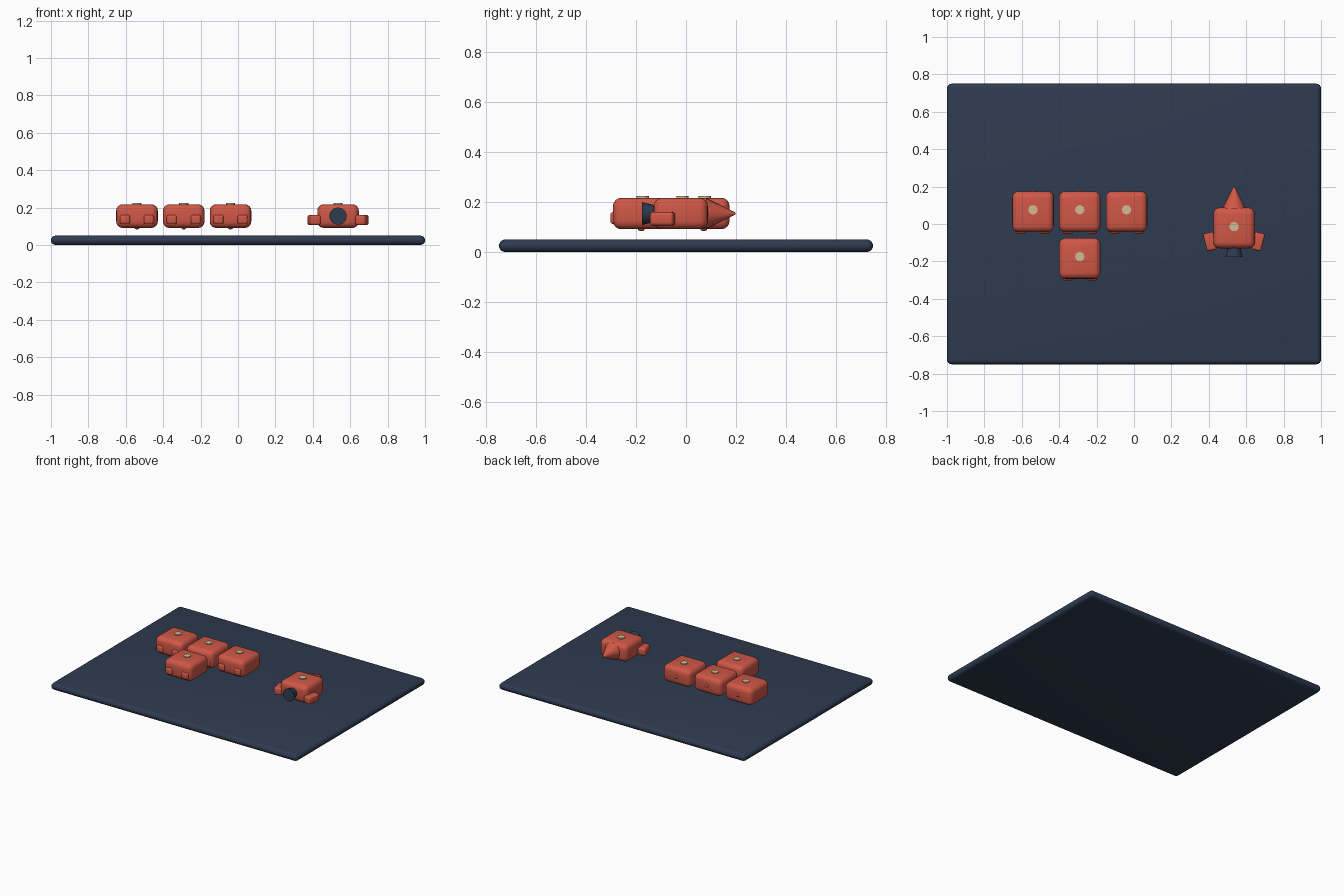
import bpy, math

if "Cube" in bpy.data.objects:
    bpy.data.objects.remove(bpy.data.objects["Cube"])


def material(name, rgb):
    m = bpy.data.materials.new(name)
    m.diffuse_color = (*rgb, 1)
    m.use_nodes = True
    m.node_tree.nodes["Principled BSDF"].inputs["Base Color"].default_value = m.diffuse_color
    return m


RED = material("coral_red", (0.63, 0.096, 0.062))
SLATE = material("slate_blue", (0.027, 0.044, 0.080))
BEIGE = material("beige", (0.62, 0.51, 0.30))


def finish(name, mat):
    o = bpy.context.object
    o.name = name
    o.data.materials.append(mat)
    bpy.ops.object.shade_smooth_by_angle(angle=math.radians(35))
    return o


def box(name, loc, size, bevel, mat, turn=0, segments=4):
    bpy.ops.mesh.primitive_cube_add(size=1, location=loc)
    o = bpy.context.object
    o.scale = size
    bpy.ops.object.transform_apply(location=False, rotation=False, scale=True)
    mod = o.modifiers.new("round", 'BEVEL')
    mod.width = bevel
    mod.segments = segments
    bpy.ops.object.modifier_apply(modifier=mod.name)
    o.rotation_euler.z = turn
    return finish(name, mat)


def cone_y(name, x, y0, y1, z, r0, r1, mat):
    # Cone whose axis runs along y, radius r0 at y0 and r1 at y1
    bpy.ops.mesh.primitive_cone_add(vertices=24, radius1=r0, radius2=r1, depth=y1 - y0,
                                    location=(x, (y0 + y1) / 2, z),
                                    rotation=(-math.pi / 2, 0, 0))
    return finish(name, mat)


def ball(name, loc, size, mat):
    bpy.ops.mesh.primitive_uv_sphere_add(segments=12, ring_count=8, radius=1, location=loc)
    bpy.context.object.scale = size
    bpy.ops.object.transform_apply(location=False, rotation=False, scale=True)
    return finish(name, mat)


MID = 0.154      # height of the body centres
SIZE = (0.222, 0.218, 0.126)


def knob(name, x, y):
    # Low round button standing just proud of the top face
    bpy.ops.mesh.primitive_cylinder_add(vertices=12, radius=0.025, depth=0.02,
                                        location=(x, y, 0.2135))
    finish(name, BEIGE)


# Board
box("board", (0, 0, 0.025), (2, 1.5, 0.05), 0.0245, SLATE)

# Four rounded tiles, each with two feet, a rear peg, a bottom peg and a top button
for i, (x, y) in enumerate([(-0.54, 0.066), (-0.29, 0.066), (-0.04, 0.066), (-0.29, -0.184)]):
    box(f"tile_{i}", (x, y, MID), SIZE, 0.034, RED)
    for s in (-1, 1):
        box(f"tile_foot_{i}", (x + s * 0.064, y - 0.097, 0.136), (0.054, 0.044, 0.05), 0.012, RED, segments=3)
    ball(f"rear_peg_{i}", (x, y + 0.105, MID), (0.014, 0.010, 0.014), RED)
    ball(f"bottom_peg_{i}", (x, y + 0.005, 0.093), (0.014, 0.014, 0.010), RED)
    knob(f"tile_button_{i}", x, y + 0.01)

# Rocket token: body, nose, nozzle, angled side fins and button
RX, RY = 0.535, -0.021
box("rocket_body", (RX, RY, MID), SIZE, 0.034, RED)
cone_y("rocket_nose", RX, 0.08, 0.198, MID, 0.063, 0.004, RED)
cone_y("rocket_nozzle", RX, -0.177, -0.12, MID, 0.046, 0.032, SLATE)
for s in (-1, 1):
    box("rocket_fin", (RX + s * 0.128, -0.094, 0.133), (0.056, 0.096, 0.054), 0.012, RED,
        turn=-s * math.radians(13), segments=3)
knob("rocket_button", RX, RY + 0.007)
